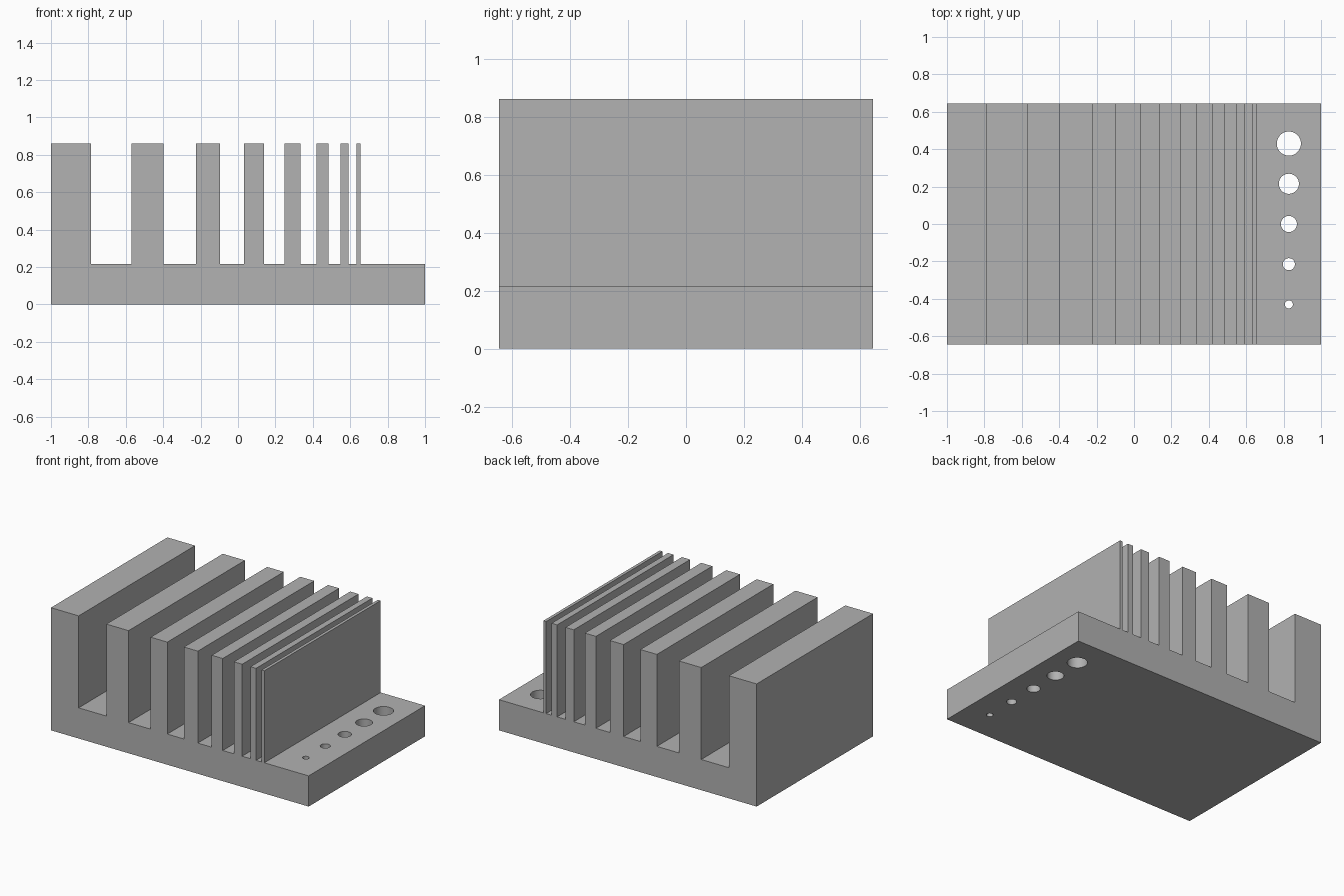
import bpy, bmesh, math

cube = bpy.data.objects.get("Cube")
if cube:
    bpy.data.objects.remove(cube, do_unlink=True)

U = 2 / 93                          # one design unit
LENGTH, DEPTH, BASE, HEIGHT = 93, 60, 10, 40
FINS = [10, 8, 6, 5, 4, 3, 2, 1]    # each fin is followed by a gap of equal width
HOLES = [2, 3, 4, 5, 6]             # diameters, front to back

grey = bpy.data.materials.new("plain grey")
grey.use_nodes = True
colour = (0.445, 0.445, 0.445, 1)
grey.diffuse_color = colour
grey.node_tree.nodes["Principled BSDF"].inputs["Base Color"].default_value = colour


def new_object(name, bm):
    bmesh.ops.recalc_face_normals(bm, faces=bm.faces)
    mesh = bpy.data.meshes.new(name)
    bm.to_mesh(mesh)
    bm.free()
    mesh.materials.append(grey)
    obj = bpy.data.objects.new(name, mesh)
    bpy.context.collection.objects.link(obj)
    return obj


# Comb profile: base plate with fins of shrinking width
profile = [(LENGTH, BASE), (LENGTH, 0), (0, 0)]
x = 0
for width in FINS:
    if x:
        profile.append((x, BASE))
    profile += [(x, HEIGHT), (x + width, HEIGHT), (x + width, BASE)]
    fin_end = x + width
    x += 2 * width

bm = bmesh.new()
verts = [bm.verts.new((px * U - 1, -DEPTH * U / 2, pz * U)) for px, pz in profile]
face = bm.faces.new(verts)
side = bmesh.ops.extrude_face_region(bm, geom=[face])["geom"]
bmesh.ops.translate(bm, vec=(0, DEPTH * U, 0),
                    verts=[v for v in side if isinstance(v, bmesh.types.BMVert)])
body = new_object("finned_block", bm)

# Row of through holes in the bare end of the base
bm = bmesh.new()
hole_x = (fin_end + LENGTH) / 2 * U - 1
for i, diameter in enumerate(HOLES):
    made = bmesh.ops.create_cone(bm, cap_ends=True, segments=48, depth=BASE * U * 2,
                                 radius1=diameter * U / 2, radius2=diameter * U / 2)
    bmesh.ops.translate(bm, verts=made["verts"],
                        vec=(hole_x, (i - 2) * 10 * U, BASE * U / 2))
cutter = new_object("hole_cutter", bm)
cutter.hide_render = True

cut = body.modifiers.new("holes", "BOOLEAN")
cut.operation = "DIFFERENCE"
cut.solver = "EXACT"
cut.object = cutter
bpy.ops.object.select_all(action="DESELECT")
body.select_set(True)
bpy.context.view_layer.objects.active = body
bpy.ops.object.modifier_apply(modifier=cut.name)
bpy.data.objects.remove(cutter, do_unlink=True)
bpy.ops.object.shade_smooth_by_angle(angle=math.radians(30))
